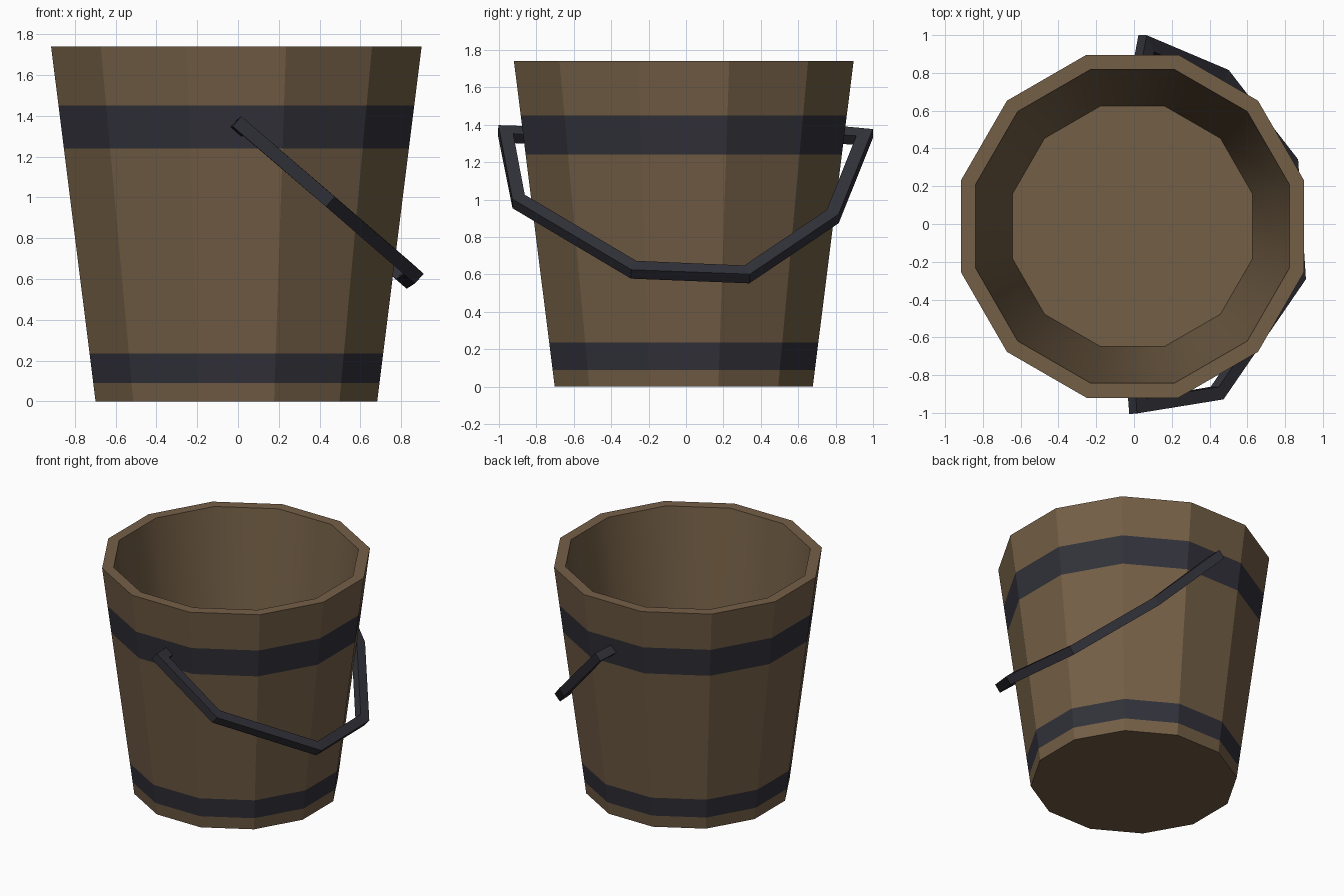
import bpy, bmesh, math
from mathutils import Vector

if "Cube" in bpy.data.objects:
    bpy.data.objects.remove(bpy.data.objects["Cube"])

SIDES = 12
CX, CY = -0.008, -0.012


def material(name, rgb):
    m = bpy.data.materials.new(name)
    m.diffuse_color = (*rgb, 1)
    m.use_nodes = True
    m.node_tree.nodes["Principled BSDF"].inputs["Base Color"].default_value = m.diffuse_color
    return m


wood = material("brown wood", (0.172, 0.113, 0.061))
iron = material("dark iron", (0.031, 0.031, 0.042))


def finish(bm, name, mats):
    bmesh.ops.recalc_face_normals(bm, faces=bm.faces)
    me = bpy.data.meshes.new(name)
    bm.to_mesh(me)
    bm.free()
    for m in mats:
        me.materials.append(m)
    ob = bpy.data.objects.new(name, me)
    bpy.context.collection.objects.link(ob)
    return ob


# Bucket: one lathed profile; the hoops are flush coloured rings
def outer(z):
    return 0.69 + (0.908 - 0.69) * z / 1.74


profile = [(outer(z), z) for z in (0, 0.09, 0.235, 1.24, 1.45, 1.74)]
profile += [(0.83, 1.74), (0.636, 0.18)]          # rim, then inner wall to floor
HOOPS, INNER = (1, 3), 6

bm = bmesh.new()
rings = []
for apothem, z in profile:
    r = apothem / math.cos(math.pi / SIDES)
    rings.append([bm.verts.new((CX + r * math.cos((k + 0.5) * math.tau / SIDES),
                                CY + r * math.sin((k + 0.5) * math.tau / SIDES), z))
                  for k in range(SIDES)])
for i in range(len(rings) - 1):
    for k in range(SIDES):
        j = (k + 1) % SIDES
        f = bm.faces.new((rings[i][k], rings[i][j], rings[i + 1][j], rings[i + 1][k]))
        f.material_index = 1 if i in HOOPS else 0
        f.smooth = i == INNER                     # inside wall is smooth shaded
bm.faces.new(rings[0])
bm.faces.new(rings[-1])
for e in bm.edges:
    e.smooth = all(f.smooth for f in e.link_faces)
finish(bm, "bucket", [wood, iron])

# Handle: square bar swept along a slightly skewed hanging path
path = [Vector(p) for p in (
    (0.01, -0.84, 1.345), (0.02, -0.965, 1.35), (0.44, -0.895, 0.99),
    (0.862, -0.28, 0.625), (0.822, 0.325, 0.60), (0.465, 0.785, 0.91),
    (0.065, 0.955, 1.335), (0.04, 0.83, 1.345))]
normal = Vector((0.67, 0, 0.74)).normalized()
W, T = 0.0325, 0.035                              # half width, half thickness

bm = bmesh.new()
sections = []
for i, p in enumerate(path):
    a = (p - path[i - 1]).normalized() if i else None
    b = (path[i + 1] - p).normalized() if i < len(path) - 1 else None
    a, b = a or b, b or a
    t = (a + b).normalized()
    n = (normal - t * normal.dot(t)).normalized()
    side = t.cross(n) / max(t.dot(a), 0.5)        # mitre the corners
    sections.append([bm.verts.new(p + n * W * u + side * T * v)
                     for u, v in ((1, 1), (1, -1), (-1, -1), (-1, 1))])
for s, q in zip(sections, sections[1:]):
    for k in range(4):
        j = (k + 1) % 4
        bm.faces.new((s[k], s[j], q[j], q[k]))
bm.faces.new(sections[0])
bm.faces.new(sections[-1])
finish(bm, "handle", [iron])
